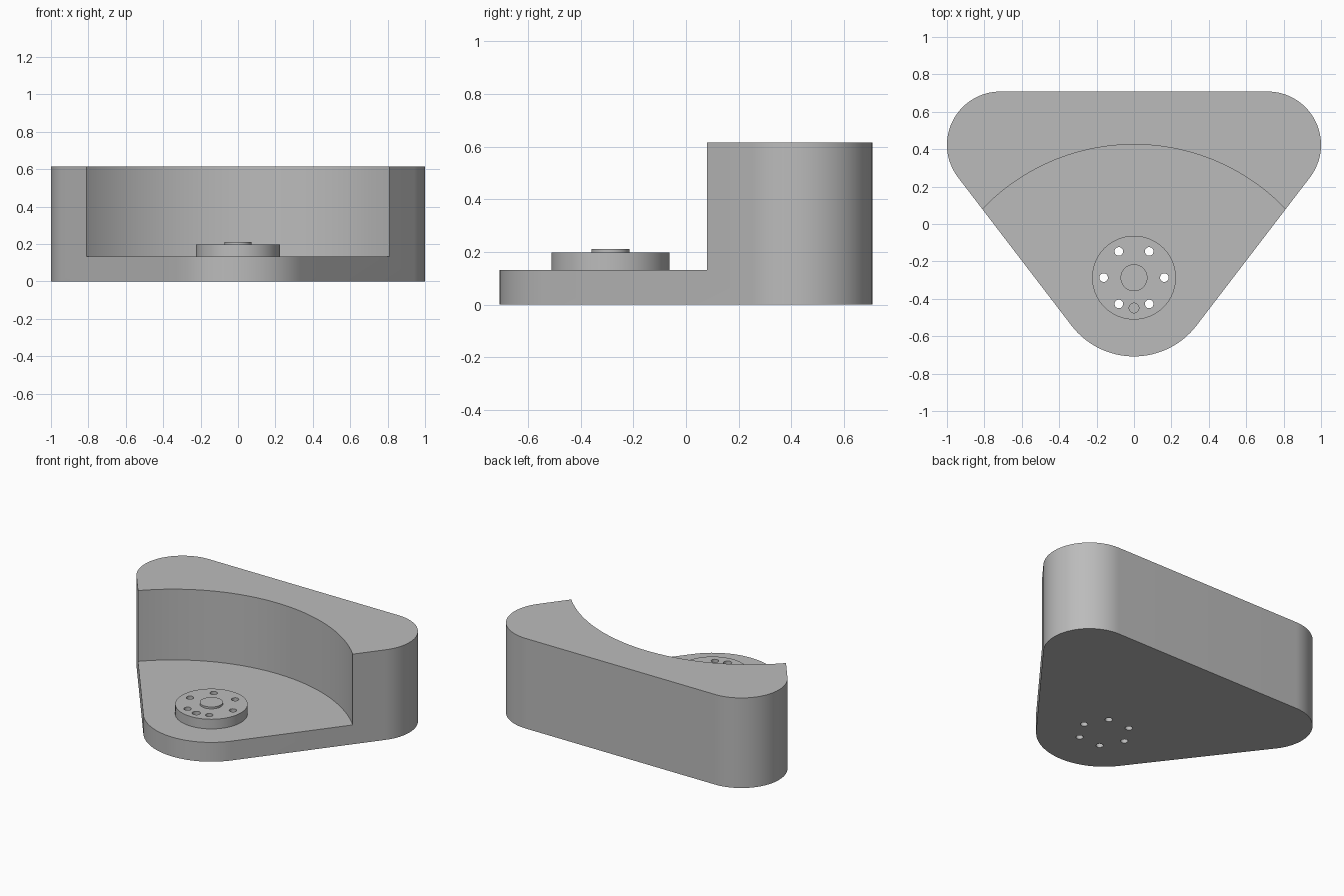
import bpy
import bmesh
from math import atan2, cos, hypot, pi, radians, sin, acos
from mathutils import Matrix

cube = bpy.data.objects.get("Cube")
if cube:
    bpy.data.objects.remove(cube, do_unlink=True)

BASE_TOP, FLANGE_TOP, HUB_TOP, WALL_TOP = 0.132, 0.198, 0.211, 0.615
FLANGE_Y = -0.287

grey = bpy.data.materials.new("grey metal")
grey.use_nodes = True
colour = (0.5, 0.5, 0.5, 1)
grey.diffuse_color = colour
grey.node_tree.nodes["Principled BSDF"].inputs["Base Color"].default_value = colour


def add_object(name, bm):
    bmesh.ops.recalc_face_normals(bm, faces=bm.faces)
    mesh = bpy.data.meshes.new(name)
    bm.to_mesh(mesh)
    bm.free()
    mesh.materials.append(grey)
    obj = bpy.data.objects.new(name, mesh)
    bpy.context.collection.objects.link(obj)
    return obj


def cylinders(name, centres, radius, bottom, top, sides=64):
    bm = bmesh.new()
    for x, y in centres:
        bmesh.ops.create_cone(
            bm, cap_ends=True, segments=sides, radius1=radius, radius2=radius,
            depth=top - bottom,
            matrix=Matrix.Translation((x, y, (bottom + top) / 2)))
    return add_object(name, bm)


def prism(name, outline, height):
    bm = bmesh.new()
    face = bm.faces.new([bm.verts.new((x, y, 0)) for x, y in outline])
    extruded = bmesh.ops.extrude_face_region(bm, geom=[face], use_keep_orig=True)
    moved = [v for v in extruded["geom"] if isinstance(v, bmesh.types.BMVert)]
    bmesh.ops.translate(bm, verts=moved, vec=(0, 0, height))
    return add_object(name, bm)


def arc(cx, cy, radius, start, end, steps=32):
    angles = [start + (end - start) * i / steps for i in range(steps + 1)]
    return [(cx + radius * cos(a), cy + radius * sin(a)) for a in angles]


def cut(obj, cutter):
    mod = obj.modifiers.new("cut", "BOOLEAN")
    mod.operation = "DIFFERENCE"
    mod.solver = "EXACT"
    mod.object = cutter
    bpy.context.view_layer.objects.active = obj
    bpy.ops.object.modifier_apply(modifier=mod.name)


# Rounded triangular outline: three corner circles joined by tangents
corner_x, corner_y, corner_r, nose_r = 0.715, 0.423, 0.285, 0.421
dx, dy = corner_x, corner_y - FLANGE_Y
tangent = atan2(dy, dx) - acos((nose_r - corner_r) / hypot(dx, dy))
outline = (arc(0, FLANGE_Y, nose_r, -pi - tangent, tangent)
           + arc(corner_x, corner_y, corner_r, tangent, pi / 2)
           + arc(-corner_x, corner_y, corner_r, pi / 2, pi - tangent))
body = prism("body", outline, WALL_TOP)

# Mounting flange and raised hub
flange = cylinders("flange", [(0, FLANGE_Y)], 0.224, BASE_TOP, FLANGE_TOP, 96)
hub = cylinders("hub", [(0, FLANGE_Y)], 0.072, FLANGE_TOP, HUB_TOP)

# Cutters: curved recess, six through holes, one blind locating hole
recess = cylinders("recess_cutter", [(0, -0.698)], 1.123, BASE_TOP, 1, 256)
bolt_circle = arc(0, FLANGE_Y, 0.162, 0, 2 * pi, 6)[:-1]
bolts = cylinders("bolt_cutter", bolt_circle, 0.023, -0.1, 0.3, 32)
pin = cylinders("pin_cutter", [(0, FLANGE_Y - 0.162)], 0.026, 0.1, 0.3, 32)
cut(body, recess)
cut(body, bolts)
cut(flange, bolts)
cut(flange, pin)
for cutter in (recess, bolts, pin):
    bpy.data.objects.remove(cutter, do_unlink=True)

# Smooth curved walls, crisp rims
bpy.ops.object.select_all(action="DESELECT")
for obj in (body, flange, hub):
    obj.select_set(True)
bpy.context.view_layer.objects.active = body
bpy.ops.object.shade_smooth_by_angle(angle=radians(30))
